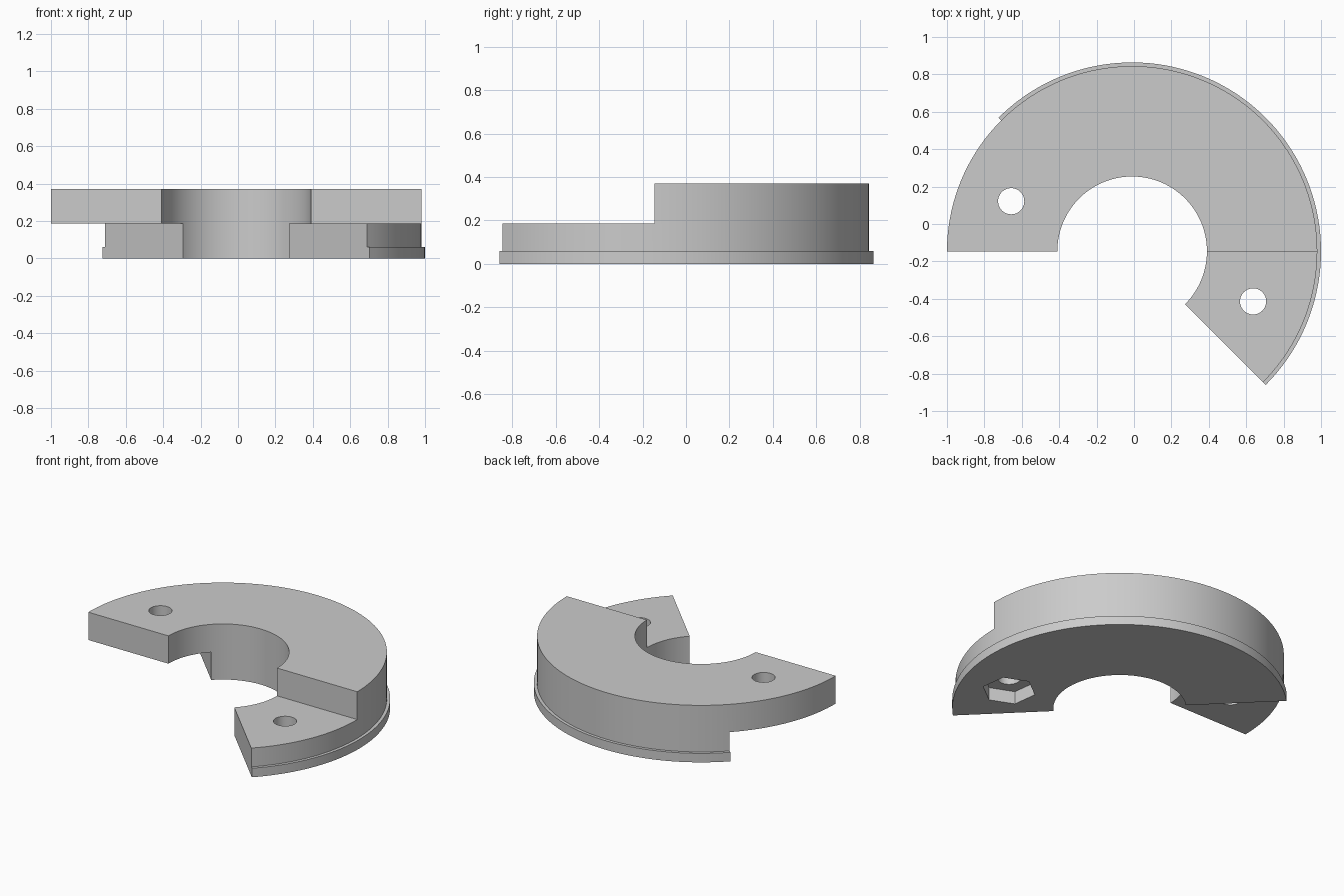
import bpy, bmesh, math
from mathutils import Vector

cube = bpy.data.objects.get("Cube")
if cube:
    bpy.data.objects.remove(cube, do_unlink=True)

CENTRE = Vector((-0.01, -0.146, 0))
BORE, BODY, FLANGE = 0.40, 0.99, 1.01
FLANGE_TOP, STEP, TOP = 0.06, 0.185, 0.37
STEP_ANGLE = 2.5

grey = bpy.data.materials.new("plain grey")
grey.use_nodes = True
grey.diffuse_color = (0.6, 0.6, 0.6, 1)
grey.node_tree.nodes["Principled BSDF"].inputs["Base Color"].default_value = (0.6, 0.6, 0.6, 1)


def make_object(name, bm):
    bmesh.ops.recalc_face_normals(bm, faces=bm.faces)
    mesh = bpy.data.meshes.new(name)
    bm.to_mesh(mesh)
    bm.free()
    mesh.materials.append(grey)
    obj = bpy.data.objects.new(name, mesh)
    bpy.context.collection.objects.link(obj)
    return obj


def sector(name, profile, start, end):
    """Sweep a closed (radius, z) profile around the bore axis, in degrees."""
    bm = bmesh.new()
    rings = []
    for i in range(round((end - start) / STEP_ANGLE) + 1):
        a = math.radians(start + i * STEP_ANGLE)
        rings.append([bm.verts.new(CENTRE + Vector((r * math.cos(a), r * math.sin(a), z)))
                      for r, z in profile])
    n = len(profile)
    for a, b in zip(rings, rings[1:]):
        for k in range(n):
            bm.faces.new((a[k], a[(k + 1) % n], b[(k + 1) % n], b[k]))
    bm.faces.new(rings[0])
    bm.faces.new(rings[-1])
    return make_object(name, bm)


def prism(name, angle, radius, sides, z0, z1):
    """Upright cutter on the bolt circle, with one corner pointing outward."""
    bm = bmesh.new()
    bmesh.ops.create_cone(bm, cap_ends=True, segments=sides, radius1=radius,
                          radius2=radius, depth=z1 - z0)
    a = math.radians(angle)
    corner = max(bm.verts, key=lambda v: v.co.x).co
    turn = a - math.atan2(corner.y, corner.x)
    for v in bm.verts:
        x, y = v.co.x, v.co.y
        v.co.x = x * math.cos(turn) - y * math.sin(turn)
        v.co.y = x * math.sin(turn) + y * math.cos(turn)
    shift = CENTRE + Vector((0.70 * math.cos(a), 0.70 * math.sin(a), (z0 + z1) / 2))
    bmesh.ops.translate(bm, verts=bm.verts, vec=shift)
    return make_object(name, bm)


def combine(target, other, operation):
    mod = target.modifiers.new(operation.title(), 'BOOLEAN')
    mod.operation, mod.solver, mod.object = operation, 'EXACT', other
    bpy.context.view_layer.objects.active = target
    bpy.ops.object.modifier_apply(modifier=mod.name)
    bpy.data.objects.remove(other, do_unlink=True)


# Lower half ring with its thin outer flange
ring = sector("clamp_ring", [(BORE, 0), (FLANGE, 0), (FLANGE, FLANGE_TOP),
                             (BODY, FLANGE_TOP), (BODY, STEP), (BORE, STEP)], -45, 135)

# Upper half ring, turned to leave an overlapping tab at each end
upper = sector("upper_ring", [(BORE, STEP), (BODY, STEP), (BODY, TOP), (BORE, TOP)], 0, 180)
combine(ring, upper, 'UNION')

# Bolt holes through both tabs, and the nut pocket under the lower tab
for bolt_angle in (-22.5, 157.5):
    combine(ring, prism("bolt_hole", bolt_angle, 0.07, 48, -0.1, 0.5), 'DIFFERENCE')
combine(ring, prism("nut_pocket", -22.5, 0.163, 6, -0.1, 0.085), 'DIFFERENCE')

# Smooth curved walls, crisp edges
bpy.ops.object.select_all(action='DESELECT')
ring.select_set(True)
bpy.context.view_layer.objects.active = ring
bpy.ops.object.shade_smooth_by_angle(angle=math.radians(30))
